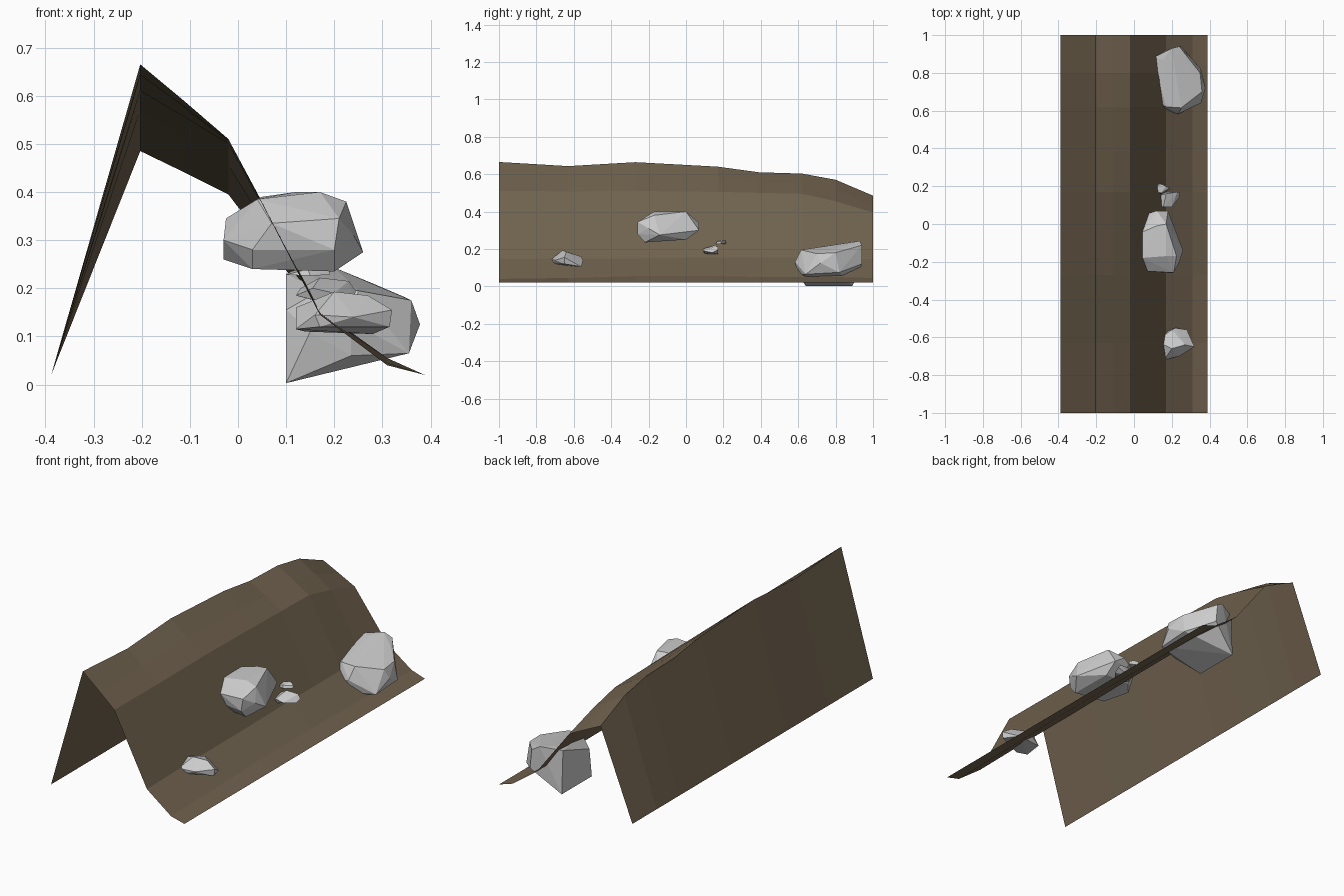
import bpy, bmesh


def finish(bm, name, mat=None):
    mesh = bpy.data.meshes.new(name)
    bm.to_mesh(mesh)
    bm.free()
    obj = bpy.data.objects.new(name, mesh)
    bpy.context.collection.objects.link(obj)
    if mat:
        mesh.materials.append(mat)
    return obj


def rock(name, points):
    """Faceted boulder: convex hull around a few corner points."""
    bm = bmesh.new()
    for p in points:
        bm.verts.new(p)
    res = bmesh.ops.convex_hull(bm, input=bm.verts[:])
    junk = {v for v in res["geom_interior"] + res["geom_unused"]
            if isinstance(v, bmesh.types.BMVert)}
    bmesh.ops.delete(bm, geom=list(junk), context='VERTS')
    bmesh.ops.recalc_face_normals(bm, faces=bm.faces[:])
    return finish(bm, name)


earth = bpy.data.materials.new("earth")
earth.diffuse_color = (0.16, 0.12, 0.075, 1)

# Hillside: open sheet, one cross-section per station along y
# station: y, ridge z, shoulder z, lower slope z, toe z
stations = [
    (-1.00, 0.665, 0.510, 0.145, 0.040),
    (-0.63, 0.643, 0.508, 0.150, 0.045),
    (-0.27, 0.664, 0.510, 0.150, 0.055),
    (0.17, 0.640, 0.505, 0.155, 0.055),
    (0.39, 0.610, 0.500, 0.155, 0.050),
    (0.62, 0.603, 0.495, 0.155, 0.050),
    (0.80, 0.570, 0.455, 0.150, 0.050),
    (1.00, 0.485, 0.395, 0.145, 0.045),
]
bm = bmesh.new()
rows = []
for y, ridge, shoulder, low, toe in stations:
    profile = [(-0.388, 0.02), (-0.203, ridge), (-0.11, (ridge + shoulder) / 2),
               (-0.02, shoulder), (0.17, low), (0.31, toe), (0.388, 0.02)]
    rows.append([bm.verts.new((x, y, z)) for x, z in profile])
for a, b in zip(rows, rows[1:]):
    for i in range(len(a) - 1):
        bm.faces.new((a[i], a[i + 1], b[i + 1], b[i]))
finish(bm, "hillside", earth)

# Boulders half sunk in the slope
rock("middle_boulder", [
    (-0.03, -0.14, 0.30), (-0.025, -0.10, 0.345), (-0.03, -0.08, 0.26),
    (0.04, -0.18, 0.385), (0.05, -0.04, 0.39), (0.17, -0.17, 0.40),
    (0.225, -0.17, 0.38), (0.12, -0.01, 0.40), (0.17, 0.0, 0.40),
    (0.07, -0.25, 0.335), (0.21, -0.258, 0.345), (0.03, -0.23, 0.28),
    (0.20, -0.26, 0.28), (0.24, -0.20, 0.31), (0.26, -0.14, 0.275),
    (0.03, -0.20, 0.24), (0.20, -0.22, 0.235), (0.12, 0.07, 0.34),
    (0.18, 0.07, 0.30), (0.03, 0.04, 0.30), (0.18, 0.0, 0.25), (0.04, 0.0, 0.25)])

rock("back_boulder", [
    (0.10, 0.66, 0.155), (0.10, 0.88, 0.23), (0.10, 0.64, 0.003),
    (0.10, 0.89, 0.003), (0.17, 0.62, 0.195), (0.145, 0.80, 0.22),
    (0.155, 0.87, 0.235), (0.24, 0.94, 0.22), (0.20, 0.93, 0.243),
    (0.28, 0.87, 0.21), (0.35, 0.80, 0.18), (0.36, 0.70, 0.175),
    (0.25, 0.615, 0.195), (0.235, 0.583, 0.13), (0.235, 0.60, 0.06),
    (0.355, 0.64, 0.065), (0.378, 0.72, 0.125), (0.355, 0.82, 0.075),
    (0.25, 0.94, 0.12), (0.15, 0.60, 0.11)])

rock("front_stone", [
    (0.12, -0.69, 0.115), (0.12, -0.62, 0.16), (0.16, -0.72, 0.145),
    (0.17, -0.715, 0.12), (0.20, -0.56, 0.16), (0.22, -0.55, 0.14),
    (0.20, -0.66, 0.193), (0.27, -0.64, 0.185), (0.32, -0.65, 0.155),
    (0.315, -0.65, 0.12), (0.24, -0.70, 0.14), (0.28, -0.56, 0.105),
    (0.14, -0.58, 0.11)])

# Pebbles beside the middle boulder
rock("lower_pebble", [
    (0.12, 0.10, 0.185), (0.13, 0.15, 0.20), (0.155, 0.09, 0.20),
    (0.16, 0.10, 0.175), (0.17, 0.16, 0.222), (0.23, 0.17, 0.215),
    (0.245, 0.17, 0.195), (0.24, 0.14, 0.180), (0.20, 0.09, 0.190),
    (0.17, 0.17, 0.172)])
rock("upper_pebble", [
    (0.10, 0.17, 0.228), (0.11, 0.20, 0.235), (0.145, 0.165, 0.240),
    (0.15, 0.21, 0.245), (0.17, 0.20, 0.250), (0.19, 0.19, 0.240),
    (0.19, 0.185, 0.228), (0.15, 0.16, 0.226), (0.14, 0.215, 0.228)])
